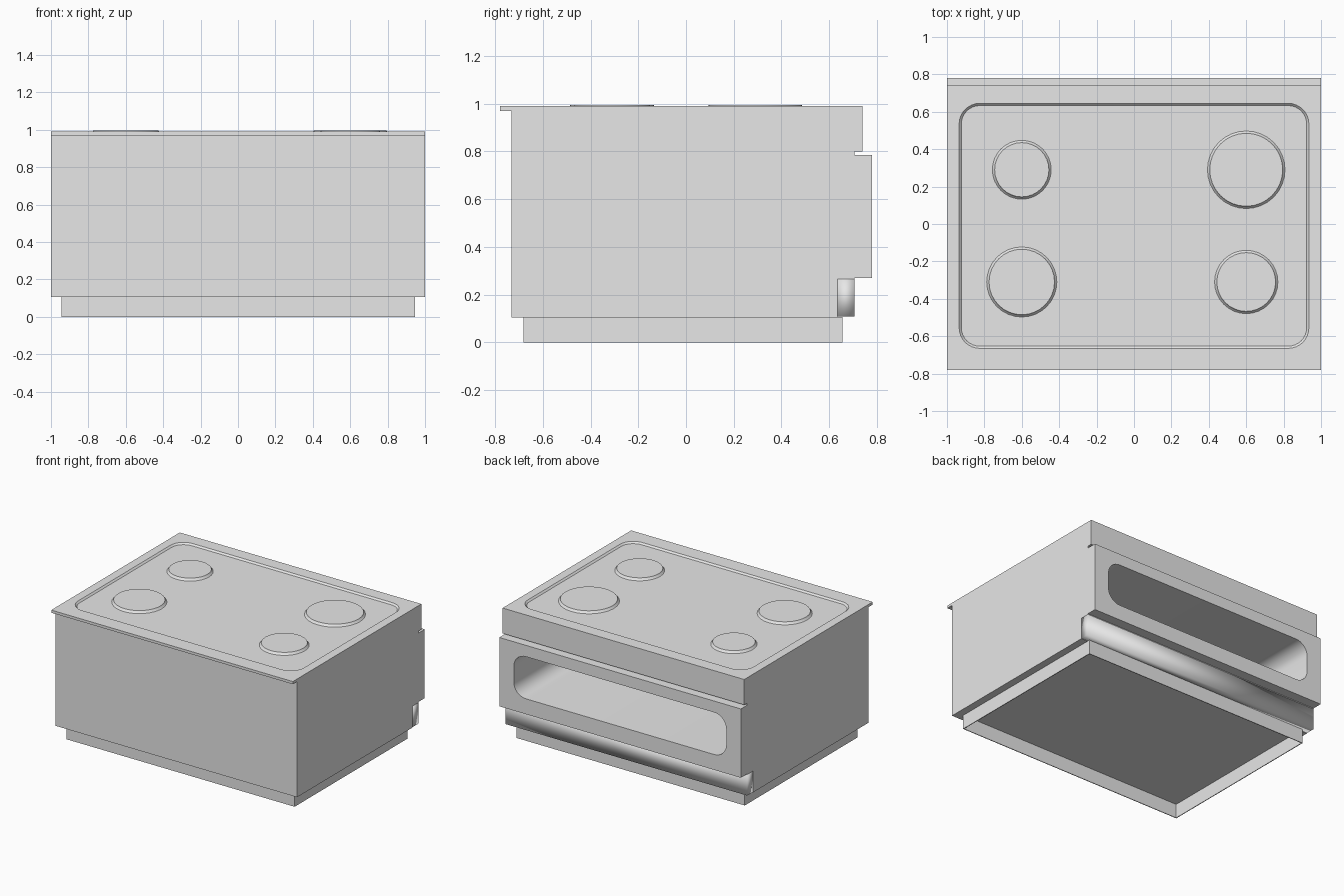
import bpy
import bmesh
from math import cos, sin, pi, radians

if "Cube" in bpy.data.objects:
    bpy.data.objects.remove(bpy.data.objects["Cube"], do_unlink=True)

grey = bpy.data.materials.new("plain grey")
grey.use_nodes = True
grey.diffuse_color = (0.8, 0.8, 0.8, 1)
grey.node_tree.nodes["Principled BSDF"].inputs["Base Color"].default_value = (0.8, 0.8, 0.8, 1)


def loft(name, rings, capped=True):
    """Joins rings of points into a tube, with end caps if wanted."""
    bm = bmesh.new()
    loops = [[bm.verts.new(p) for p in ring] for ring in rings]
    n = len(loops[0])
    for low, high in zip(loops, loops[1:]):
        for i in range(n):
            j = (i + 1) % n
            bm.faces.new((low[i], low[j], high[j], high[i]))
    if capped:
        bm.faces.new(loops[0])
        bm.faces.new(loops[-1])
    bmesh.ops.recalc_face_normals(bm, faces=bm.faces)
    mesh = bpy.data.meshes.new(name)
    bm.to_mesh(mesh)
    bm.free()
    mesh.materials.append(grey)
    obj = bpy.data.objects.new(name, mesh)
    bpy.context.collection.objects.link(obj)
    return obj


def across(name, profile, half=1.0):
    """Extrudes a (y, z) side profile across the width."""
    return loft(name, [[(x, y, z) for y, z in profile] for x in (-half, half)])


def rounded(a0, a1, b0, b1, r, steps=8):
    """Rounded rectangle as flat (a, b) points."""
    corners = [(a1 - r, b1 - r), (a0 + r, b1 - r), (a0 + r, b0 + r), (a1 - r, b0 + r)]
    return [(a + r * cos(t), b + r * sin(t))
            for k, (a, b) in enumerate(corners)
            for t in [(k + s / steps) * pi / 2 for s in range(steps + 1)]]


def activate(obj):
    bpy.ops.object.select_all(action='DESELECT')
    obj.select_set(True)
    bpy.context.view_layer.objects.active = obj


def cut(obj, cutter):
    mod = obj.modifiers.new("cut", 'BOOLEAN')
    mod.operation = 'DIFFERENCE'
    mod.solver = 'EXACT'
    mod.object = cutter
    activate(obj)
    bpy.ops.object.modifier_apply(modifier=mod.name)


def smooth(obj, angle=30):
    activate(obj)
    bpy.ops.object.shade_smooth_by_angle(angle=radians(angle))


# Cabinet with overhanging top lip, control panel and drawer notch
body = across("oven_body", [
    (-0.73, 0.105), (0.635, 0.105), (0.635, 0.265), (0.705, 0.265),
    (0.705, 0.80), (0.74, 0.80), (0.74, 0.99), (-0.78, 0.99),
    (-0.78, 0.97), (-0.73, 0.97)])

# Oven door
door = across("oven_door", [(0.705, 0.27), (0.78, 0.27), (0.78, 0.785), (0.705, 0.785)])

# Oven cavity seen through the door opening
opening = rounded(-0.88, 0.88, 0.385, 0.70, 0.1)
cavity = loft("cavity_cutter", [[(x, y, z) for x, z in opening] for y in (-0.62, 0.9)])
cut(body, cavity)
cut(door, cavity)

# Sunken hob with sloping rim
FLOOR = 0.978
hob = loft("hob_cutter", [
    [(x, y, z) for x, y in rounded(-0.935 + g, 0.935 - g, -0.665 + g, 0.645 - g, 0.11 - g)]
    for g, z in ((0.012, FLOOR), (0, 0.99), (0, 1.1))])
cut(body, hob)
for cutter in (cavity, hob):
    bpy.data.objects.remove(cutter, do_unlink=True)
smooth(body)
smooth(door)

# Softly shaded drawer front
drawer = across("drawer_front", [(0.635, 0.108), (0.705, 0.108), (0.705, 0.265), (0.635, 0.265)])
drawer.data.shade_smooth()

# Open plinth
base = loft("plinth", [
    [(x, y, z) for x, y in ((-0.945, -0.68), (0.945, -0.68), (0.945, 0.655), (-0.945, 0.655))]
    for z in (0, 0.106)], capped=False)
wall = base.modifiers.new("wall", 'SOLIDIFY')
wall.thickness = 0.008
wall.offset = -1

# Hot plates
plates = {"back_left": (0.6, -0.31, 0.157), "back_right": (-0.6, -0.31, 0.175),
          "front_left": (0.6, 0.29, 0.195), "front_right": (-0.6, 0.29, 0.145)}
for place, (cx, cy, radius) in plates.items():
    turns = [2 * pi * i / 32 for i in range(32)]
    plate = loft("hot_plate_" + place, [
        [(cx + r * cos(t), cy + r * sin(t), z) for t in turns]
        for r, z in ((radius + 0.015, FLOOR - 0.002), (radius + 0.006, FLOOR + 0.005),
                     (radius, 0.995))])
    smooth(plate, 40)
